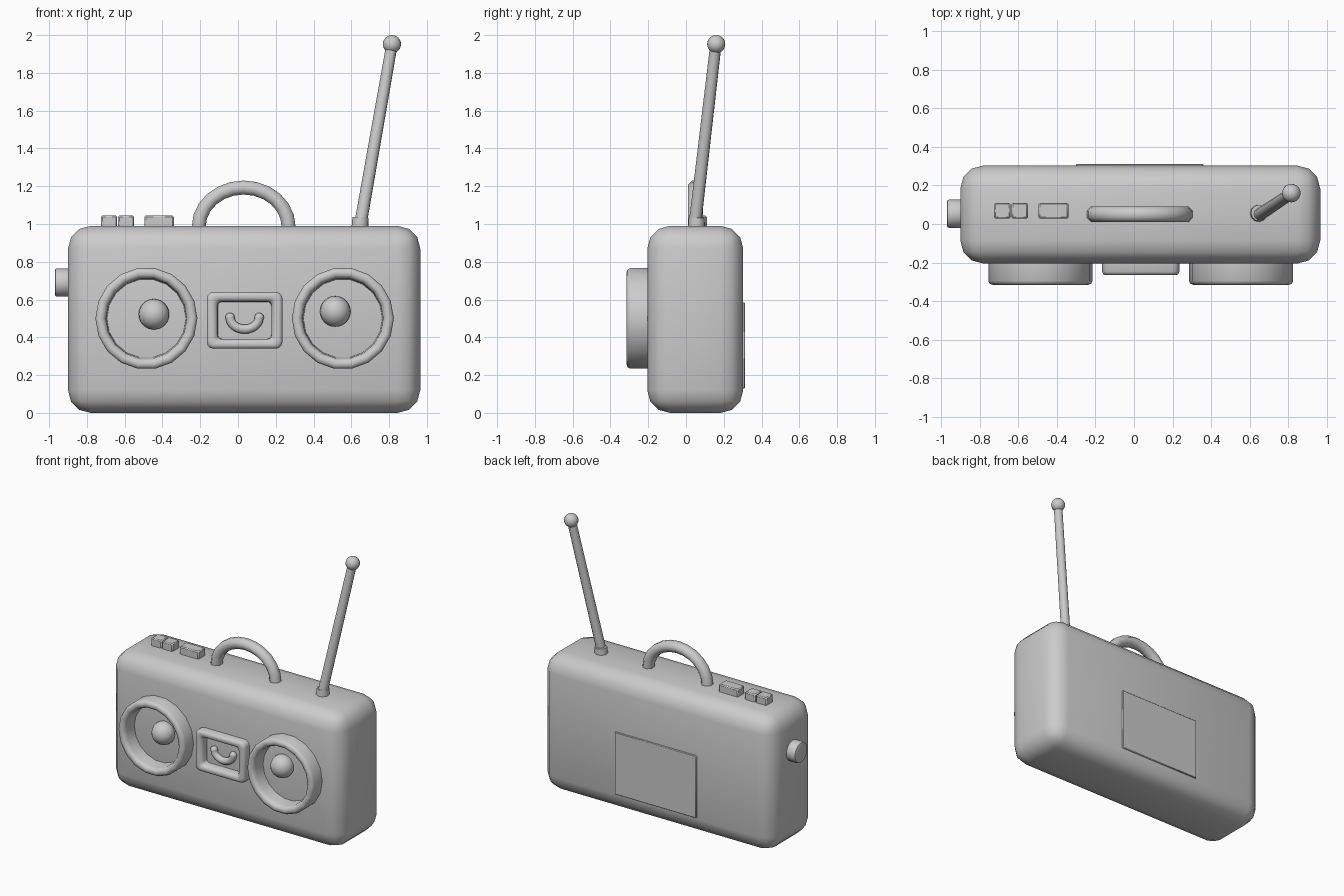
import bpy, bmesh, math
from mathutils import Vector, Matrix

old = bpy.data.objects.get("Cube")
if old:
    bpy.data.objects.remove(old, do_unlink=True)

grey = bpy.data.materials.new("plain grey")
grey.use_nodes = True
COLOUR = (0.6, 0.6, 0.6, 1)
grey.diffuse_color = COLOUR
grey.node_tree.nodes["Principled BSDF"].inputs["Base Color"].default_value = COLOUR


def finish(name, bm, angle=40):
    """Turn a bmesh into a named, smooth-shaded object."""
    bmesh.ops.recalc_face_normals(bm, faces=bm.faces)
    mesh = bpy.data.meshes.new(name)
    bm.to_mesh(mesh)
    bm.free()
    mesh.materials.append(grey)
    obj = bpy.data.objects.new(name, mesh)
    bpy.context.collection.objects.link(obj)
    bpy.ops.object.select_all(action="DESELECT")
    obj.select_set(True)
    bpy.context.view_layer.objects.active = obj
    bpy.ops.object.shade_smooth_by_angle(angle=math.radians(angle))
    return obj


def box(name, low, high, bevel=0.0, segments=1, angle=40):
    low, high = Vector(low), Vector(high)
    bm = bmesh.new()
    bmesh.ops.create_cube(bm, size=1, matrix=Matrix.Translation((low + high) / 2)
                          @ Matrix.Diagonal((*(high - low), 1)))
    if bevel:
        bmesh.ops.bevel(bm, geom=bm.edges[:], offset=bevel, segments=segments,
                        profile=0.5, affect="EDGES")
    return finish(name, bm, angle)


def rod(name, start, end, r1, r2, sides=12, bevel=0.0):
    start, end = Vector(start), Vector(end)
    axis = end - start
    turn = axis.to_track_quat("Z", "Y").to_matrix().to_4x4()
    bm = bmesh.new()
    bmesh.ops.create_cone(bm, cap_ends=True, segments=sides, radius1=r1, radius2=r2,
                          depth=axis.length,
                          matrix=Matrix.Translation((start + end) / 2) @ turn)
    if bevel:
        rims = [e for e in bm.edges if any(len(f.verts) > 4 for f in e.link_faces)]
        bmesh.ops.bevel(bm, geom=rims, offset=bevel, segments=2, profile=0.5, affect="EDGES")
    return finish(name, bm)


def ball(name, centre, radius):
    bm = bmesh.new()
    bmesh.ops.create_uvsphere(bm, u_segments=20, v_segments=12, radius=radius,
                              matrix=Matrix.Translation(centre))
    return finish(name, bm, 60)


def loft(name, rings, closed=False, angle=50):
    """Skin a list of equal point loops; close it round or cap its ends."""
    bm = bmesh.new()
    loops = [[bm.verts.new(p) for p in ring] for ring in rings]
    count = len(loops[0])
    pairs = list(zip(loops, loops[1:]))
    if closed:
        pairs.append((loops[-1], loops[0]))
    else:
        bm.faces.new(loops[0])
        bm.faces.new(loops[-1])
    for a, b in pairs:
        for i in range(count):
            j = (i + 1) % count
            bm.faces.new((a[i], a[j], b[j], b[i]))
    return finish(name, bm, angle)


def arch(name, centre, a, b, wide, deep, steps, sides, sign=1):
    """Half-ellipse tube in the xz plane; sign -1 makes it hang down."""
    rings = []
    for s in range(steps + 1):
        t = math.pi * s / steps
        mid = Vector(centre) + Vector((a * math.cos(t), 0, sign * b * math.sin(t)))
        out = Vector((b * math.cos(t), 0, sign * a * math.sin(t))).normalized()
        ring = []
        for k in range(sides):
            u = 2 * math.pi * (k + 0.5) / sides
            ring.append(mid + out * wide * math.cos(u) + Vector((0, deep * math.sin(u), 0)))
        rings.append(ring)
    return loft(name, rings)


FRONT, BACK, TOP = -0.205, 0.303, 0.99

# Case and battery cover
box("case", (-0.9, FRONT, 0), (0.965, BACK, TOP), 0.12, 3, 60)
box("battery_cover", (-0.3, BACK - 0.02, 0.13), (0.36, 0.312, 0.585), 0.004)

# Speakers: a turned rim with a domed centre
RIM = [(0.27, FRONT + 0.02), (0.27, -0.295), (0.263, -0.309), (0.248, -0.315),
       (0.232, -0.313), (0.22, -0.303), (0.214, -0.285), (0.208, FRONT + 0.02)]
for side, x, dome in (("right", -0.485, (-0.445, 0.522)), ("left", 0.555, (0.515, 0.537))):
    rings = []
    for s in range(18):
        t = 2 * math.pi * s / 18
        rings.append([(x + r * math.cos(t), y, 0.5 + r * math.sin(t)) for r, y in RIM])
    loft(side + "_speaker_rim", rings, closed=True)
    ball(side + "_speaker_dome", (dome[0], -0.222, dome[1]), 0.081)

# Tape deck frame: rounded rectangles stepped from the outside to the inside
def rounded(half_w, half_h, radius, y):
    points = []
    for corner in range(4):
        base = corner * math.pi / 2
        sx = 1 if corner in (0, 3) else -1
        sz = 1 if corner < 2 else -1
        for k in range(4):
            t = base + k * math.pi / 6
            points.append((0.035 + sx * (half_w - radius) + radius * math.cos(t), y,
                           0.49 + sz * (half_h - radius) + radius * math.sin(t)))
    return points

loft("tape_deck_frame", [
    rounded(0.2, 0.15, 0.035, FRONT + 0.02), rounded(0.2, 0.15, 0.035, -0.247),
    rounded(0.194, 0.144, 0.033, -0.26), rounded(0.182, 0.132, 0.03, -0.265),
    rounded(0.162, 0.116, 0.025, -0.264), rounded(0.15, 0.105, 0.022, -0.255),
    rounded(0.143, 0.099, 0.02, -0.24), rounded(0.14, 0.097, 0.02, FRONT + 0.02)], closed=True)

# Curved tape grip with rounded ends
arch("tape_grip", (0.035, -0.215, 0.505), 0.077, 0.062, 0.025, 0.025, 12, 10, -1)
for side, x in (("right", -0.042), ("left", 0.112)):
    ball(side + "_grip_end", (x, -0.215, 0.505), 0.025)

# Carrying handle
arch("handle", (0.03, 0.05, TOP - 0.005), 0.238, 0.208, 0.04, 0.043, 12, 8)

# Top buttons
for i, (x1, x2) in enumerate(((-0.725, -0.64), (-0.635, -0.55), (-0.495, -0.34))):
    box("button_%d" % (i + 1), (x1, 0.028, TOP - 0.03), (x2, 0.11, 1.045), 0.007)

# Side knob
rod("side_knob", (-0.88, 0.053, 0.69), (-0.97, 0.053, 0.69), 0.075, 0.075, 14, 0.012)

# Aerial
rod("aerial_collar", (0.645, 0.055, TOP - 0.02), (0.648, 0.057, 1.035), 0.045, 0.042, 12)
rod("aerial_rod", (0.645, 0.045, TOP - 0.01), (0.815, 0.158, 1.95), 0.033, 0.03, 12)
ball("aerial_tip", (0.815, 0.16, 1.952), 0.048)
